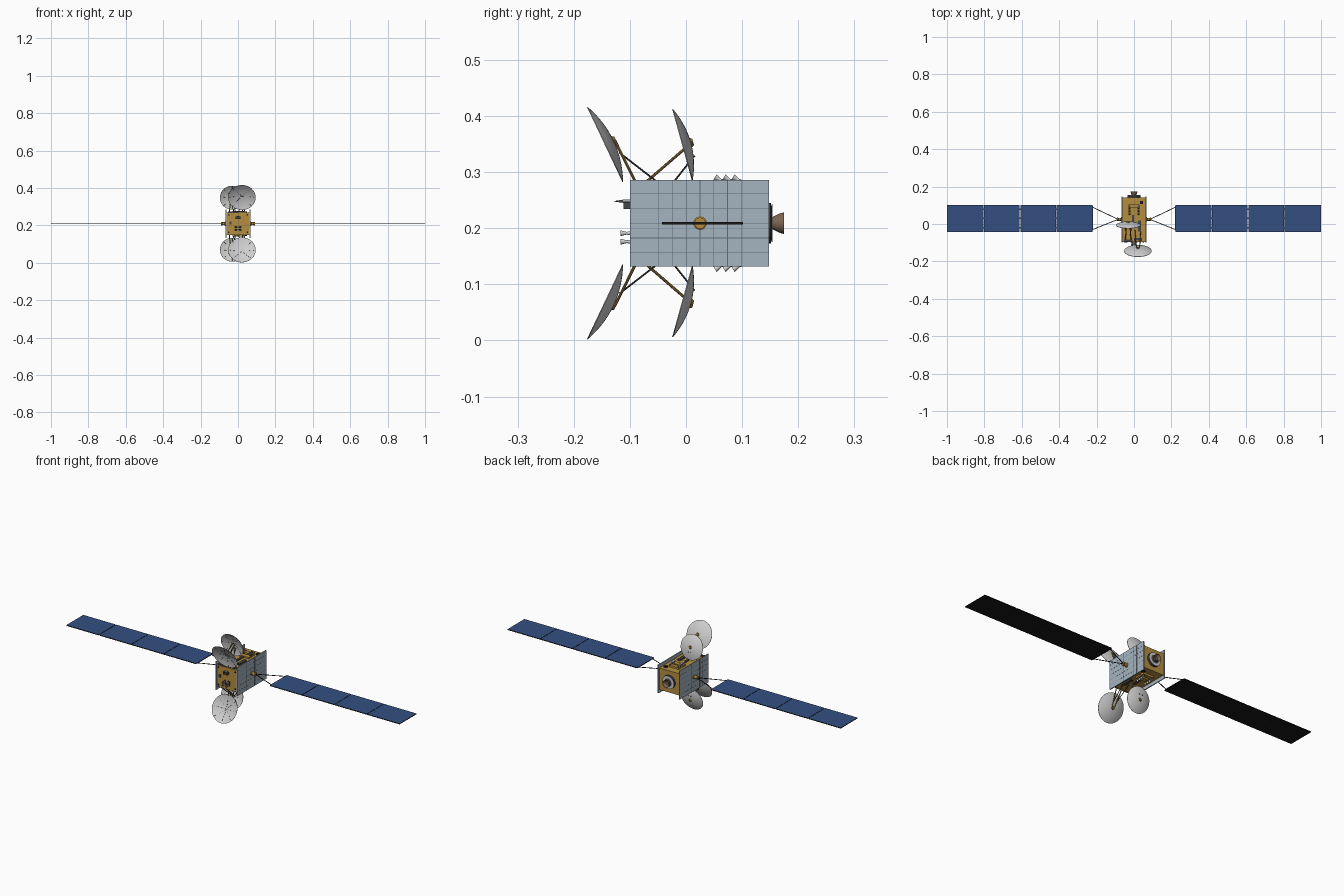
import bpy, bmesh, math
from mathutils import Vector

if "Cube" in bpy.data.objects:
    bpy.data.objects.remove(bpy.data.objects["Cube"])


def material(name, r, g, b):
    m = bpy.data.materials.new(name)
    m.use_nodes = True
    m.diffuse_color = (r, g, b, 1)
    m.node_tree.nodes["Principled BSDF"].inputs["Base Color"].default_value = (r, g, b, 1)
    return m


GOLD = material("gold foil", 0.46, 0.27, 0.05)
PANEL = material("radiator grey", 0.38, 0.46, 0.53)
SEAM = material("seam grey", 0.12, 0.15, 0.18)
BLUE = material("solar blue", 0.035, 0.078, 0.22)
BLACK = material("black", 0.009, 0.009, 0.009)
WHITE = material("dish white", 0.62, 0.62, 0.62)
METAL = material("dark metal", 0.06, 0.06, 0.065)
BRONZE = material("nozzle bronze", 0.2, 0.13, 0.085)
STRUT = material("strut bronze", 0.27, 0.16, 0.04)

MID = 0.209   # height of the symmetry plane
HUB_Y = 0.025  # solar wing axis


def finish(bm, name, mats, smooth=False):
    bmesh.ops.recalc_face_normals(bm, faces=bm.faces)
    me = bpy.data.meshes.new(name)
    bm.to_mesh(me)
    bm.free()
    ob = bpy.data.objects.new(name, me)
    bpy.context.collection.objects.link(ob)
    for m in mats:
        me.materials.append(m)
    if smooth:
        bpy.ops.object.select_all(action="DESELECT")
        ob.select_set(True)
        bpy.context.view_layer.objects.active = ob
        bpy.ops.object.shade_smooth_by_angle(angle=math.radians(40))
    return ob


def box(name, lo, hi, *mats):
    """Box between two corners; a second material goes on the top face."""
    bm = bmesh.new()
    bmesh.ops.create_cube(bm, size=1)
    lo, hi = Vector(lo), Vector(hi)
    for v in bm.verts:
        v.co = (lo + hi) / 2 + v.co * (hi - lo)
    bm.normal_update()
    if len(mats) > 1:
        for f in bm.faces:
            f.material_index = int(f.normal.z > 0.5)
    return finish(bm, name, mats)


def lathe(name, profile, origin, axis, mat, steps=24):
    """Revolve (radius, distance) points about an axis from the origin."""
    bm = bmesh.new()
    turn = Vector(axis).to_track_quat("Z", "Y")
    pts = [bm.verts.new(Vector(origin) + turn @ Vector((r, 0, d))) for r, d in profile]
    edges = [bm.edges.new(pair) for pair in zip(pts, pts[1:])]
    bmesh.ops.spin(bm, geom=pts + edges, cent=origin, axis=turn @ Vector((0, 0, 1)),
                   angle=math.tau, steps=steps)
    bmesh.ops.remove_doubles(bm, verts=bm.verts, dist=1e-5)
    return finish(bm, name, [mat], True)


def rod(name, a, b, radius, mat, steps=8):
    a, b = Vector(a), Vector(b)
    length = (b - a).length
    return lathe(name, [(0, 0), (radius, 0), (radius, length), (0, length)], a, b - a, mat, steps)


def thruster(name, base, axis, size=1.0):
    shape = [(0, 0), (0.003, 0), (0.003, 0.004), (0.0022, 0.006), (0.005, 0.017), (0.0045, 0.017)]
    lathe(name, [(r * size, d * size) for r, d in shape], base, axis, WHITE, 12)
    lathe(name + "_throat", [(0.0045 * size, 0.0165 * size), (0, 0.008 * size)], base, axis, METAL, 12)


# Body and side radiators
box("body", (-0.062, -0.095, 0.15), (0.062, 0.142, 0.268), GOLD)
for side, s in (("left", 1), ("right", -1)):
    x0, x1 = sorted((s * 0.061, s * 0.066))
    box(side + "_radiator", (x0, -0.1, 0.132), (x1, 0.148, 0.286), PANEL)
    f0, f1 = sorted((s * 0.066, s * 0.0663))
    for i in range(-3, 4):
        y = HUB_Y + 0.0245 * i
        box(side + "_radiator_seam", (f0, y - 0.0005, 0.132), (f1, y + 0.0005, 0.286), SEAM)
    for i in range(-2, 3):
        z = MID + 0.0265 * i
        box(side + "_radiator_seam", (f0, -0.1, z - 0.0005), (f1, 0.148, z + 0.0005), SEAM)

    # Solar wing
    lathe(side + "_wing_hub", [(0, 0), (0.012, 0), (0.012, 0.005), (0.008, 0.007), (0.008, 0.02),
                               (0.01, 0.022), (0.01, 0.027), (0, 0.027)],
          (s * 0.064, HUB_Y, MID), (s, 0, 0), GOLD, 16)
    for end in (0.09, -0.03):
        rod(side + "_wing_yoke", (s * 0.085, HUB_Y, MID), (s * 0.222, end, MID), 0.002, BLACK)
    rod(side + "_yoke_crossbar", (s * 0.221, -0.035, MID), (s * 0.221, 0.095, MID), 0.002, BLACK)
    for i in range(4):
        x0, x1 = sorted((s * (0.222 + 0.1945 * i), s * (0.4135 + 0.1945 * i + 0.003 * (i == 3))))
        box(side + "_solar_panel", (x0, -0.043, MID - 0.002), (x1, 0.102, MID + 0.002), BLACK, BLUE)
        if i:
            xj = s * (0.222 + 0.1945 * i - 0.0015)
            for y in (-0.02, 0.03, 0.08):
                box(side + "_panel_hinge", (xj - 0.003, y - 0.004, MID - 0.0015),
                    (xj + 0.003, y + 0.004, MID + 0.0015), METAL)


def dish(name, centre_x, low, high, depth, feet, v):
    """Reflector from its low and high rim points (y, z); v is 1 above, -1 below."""
    def place(x, y, z):
        return Vector((x, y, MID + v * (z - MID)))

    a, b = place(centre_x, *low), place(centre_x, *high)
    radius = (b - a).length / 2
    along = (b - a).normalized()
    across = Vector((1, 0, 0))
    back = across.cross(along)
    if back.y < 0:
        back.negate()
    apex = (a + b) / 2 + back * depth
    bowl = [(radius * i / 8, depth * (i / 8) ** 2) for i in range(9)]
    skin = [(r, d + 0.0015) for r, d in reversed(bowl)]
    lathe(name, bowl + skin, apex, -back, WHITE, 40)
    # Radial ribs inside the bowl
    for k in range(8):
        t = math.tau * k / 8
        out = across * math.cos(t) + along * math.sin(t)
        pts = [apex + out * r - back * (d + 0.0016) for r, d in bowl[::2]]
        for p, q in zip(pts, pts[1:]):
            rod(name + "_rib", p, q, 0.0004, METAL, 4)
    # Rear boss and support struts
    lathe(name + "_boss", [(0, 0), (0.009, 0), (0.006, 0.005), (0, 0.005)],
          apex - back * 0.001, back, STRUT, 16)
    for x in (-0.016, 0.016):
        rod(name + "_arm", apex + across * x * 0.4 + back * 0.002,
            place(centre_x + x, feet[0], 0.266), 0.0025, STRUT)
        rod(name + "_brace", apex - along * 0.024 + across * x * 0.5,
            place(centre_x + x, feet[1], 0.266), 0.0016, METAL)
    box(name + "_foot", place(centre_x - 0.022, feet[0] - 0.006, MID + v * (0.266 - MID)),
        place(centre_x + 0.022, feet[0] + 0.006, MID + v * (0.274 - MID)), METAL)


for where, v in (("upper", 1), ("lower", -1)):
    dish(where + "_front_dish", 0.021, (-0.112, 0.283), (-0.175, 0.416), 0.016, (-0.082, -0.03), v)
    dish(where + "_rear_dish", -0.031, (0.012, 0.285), (-0.023, 0.412), 0.015, (-0.09, -0.035), v)

    # Deck equipment and attitude thrusters
    deck = MID + v * 0.059
    for x, y, w, h, t, m in ((0, 0.06, 0.03, 0.012, 0.008, METAL), (0, 0.095, 0.03, 0.01, 0.01, METAL),
                             (0.03, -0.01, 0.008, 0.03, 0.008, METAL), (-0.005, 0.02, 0.006, 0.03, 0.005, METAL),
                             (0.04, 0.115, 0.008, 0.008, 0.006, BLACK)):
        z0, z1 = sorted((deck, deck + v * t))
        box(where + "_deck_unit", (x - w, y - h, z0), (x + w, y + h, z1), m if w < 0.02 else GOLD)
    for x in (-0.024, 0.024):
        for y in (0.068, 0.084, 0.1):
            rod(where + "_thruster_post", (x, y, deck), (x, y, deck + v * 0.015), 0.003, METAL)
            thruster(where + "_thruster", (x, y, deck + v * 0.014), (0, -0.85, v * 0.5), 1.1)

# Front equipment
for x in (-0.011, 0.011):
    for z in (0.176, 0.191):
        box("front_thruster_mount", (x - 0.007, -0.099, z - 0.006), (x + 0.007, -0.094, z + 0.006), METAL)
        thruster("front_thruster", (x, -0.099, z), (0, -1, 0), 1.05)
for x in (-0.007, 0.007):
    box("front_sensor", (x - 0.006, -0.111, 0.234), (x + 0.006, -0.094, 0.247), METAL)
rod("front_antenna_stem", (0, -0.094, 0.248), (0, -0.112, 0.248), 0.003, WHITE)
lathe("front_antenna", [(0.003, 0), (0.0005, 0.016), (0, 0.016)], (0, -0.112, 0.248), (0, -1, 0), METAL, 10)
for x in (-0.05, 0.05):
    for z in (0.163, 0.256):
        rod("front_corner_fitting", (x, -0.094, z), (x, -0.098, z), 0.004, BLACK)
box("front_side_unit", (-0.046, -0.1, 0.205), (-0.036, -0.094, 0.22), METAL)

# Main engine
lathe("engine_ring", [(0, 0), (0.036, 0), (0.036, 0.009), (0.03, 0.011), (0, 0.011)],
      (0, 0.142, MID), (0, 1, 0), METAL, 32)
lathe("engine_collar", [(0.034, 0), (0.034, 0.0015), (0.022, 0.0015), (0.022, 0)],
      (0, 0.153, MID), (0, 1, 0), WHITE, 32)
lathe("engine_nozzle", [(0.01, 0), (0.012, 0.004), (0.017, 0.014), (0.0195, 0.023), (0.018, 0.023),
                        (0.011, 0.006), (0, 0.004)],
      (0, 0.152, MID), (0, 1, 0), BRONZE, 32)
